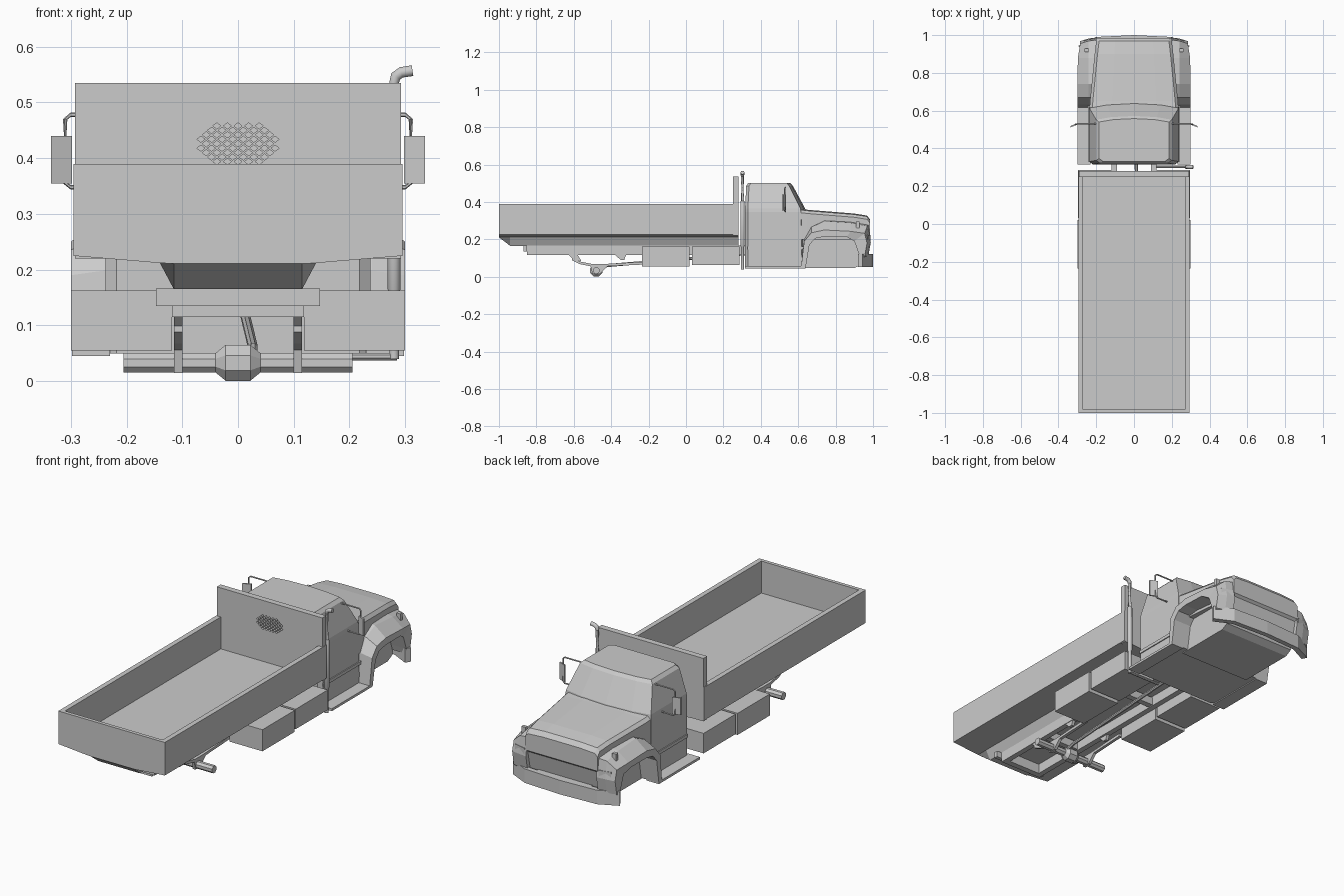
import bpy, bmesh, math
from mathutils import Vector

if "Cube" in bpy.data.objects:
    bpy.data.objects.remove(bpy.data.objects["Cube"])

grey = bpy.data.materials.new("light_grey")
grey.use_nodes = True
COLOR = (0.6, 0.6, 0.6, 1)
grey.diffuse_color = COLOR
grey.node_tree.nodes["Principled BSDF"].inputs["Base Color"].default_value = COLOR


def finish(name, bm):
    bmesh.ops.recalc_face_normals(bm, faces=bm.faces)
    mesh = bpy.data.meshes.new(name)
    bm.to_mesh(mesh)
    bm.free()
    mesh.materials.append(grey)
    ob = bpy.data.objects.new(name, mesh)
    bpy.context.collection.objects.link(ob)
    return ob


def loft(name, rings):
    """Skin a list of equal-length closed rings and cap both ends."""
    bm = bmesh.new()
    rows = [[bm.verts.new(p) for p in r] for r in rings]
    n = len(rows[0])
    for a, b in zip(rows, rows[1:]):
        for i in range(n):
            j = (i + 1) % n
            bm.faces.new((a[i], a[j], b[j], b[i]))
    bm.faces.new(rows[0])
    bm.faces.new(rows[-1])
    return finish(name, bm)


def box(name, x, y, z):
    return loft(name, [[(x[0], y[0], h), (x[1], y[0], h), (x[1], y[1], h), (x[0], y[1], h)] for h in z])


def side_prism(name, x, pts):
    """Extrude a (y, z) outline across x."""
    return loft(name, [[(w, y, z) for y, z in pts] for w in x])


def pipe(name, pts, radii, sides=10):
    """Tube along a path, with one radius or one per point."""
    pts = [Vector(p) for p in pts]
    if not isinstance(radii, list):
        radii = [radii] * len(pts)
    rings = []
    for i, p in enumerate(pts):
        d = (pts[min(i + 1, len(pts) - 1)] - pts[max(i - 1, 0)]).normalized()
        q = d.to_track_quat('Z', 'Y')
        rings.append([p + q @ Vector((math.cos(t) * radii[i], math.sin(t) * radii[i], 0))
                      for t in (math.tau * (k + 0.5) / sides for k in range(sides))])
    return loft(name, rings)


def mirrored(ob):
    """Copy an object to the other side of the truck."""
    mesh = ob.data.copy()
    for v in mesh.vertices:
        v.co.x = -v.co.x
    mesh.flip_normals()
    name = ob.name
    ob.name = "left_" + name
    twin = bpy.data.objects.new("right_" + name, mesh)
    bpy.context.collection.objects.link(twin)


# Cargo bed: walls, tapered underbody, headboard
mirrored(box("bed_side", (0.27, 0.295), (-1, 0.28), (0.225, 0.39)))
box("tailgate", (-0.27, 0.27), (-1, -0.982), (0.225, 0.39))


def hull_ring(y, low):
    half = [(0.295, 0.23), (0.295, 0.225), (0.14, 0.212), (0.115, low)]
    return [(x, y, z) for x, z in half] + [(-x, y, z) for x, z in reversed(half)]


loft("bed_underbody", [hull_ring(-1, 0.211), hull_ring(-0.94, 0.165), hull_ring(0.28, 0.165)])
headboard = box("headboard", (-0.292, 0.292), (0.25, 0.28), (0.22, 0.535))

# Oval patch of diamond holes through the headboard
bm = bmesh.new()
for row in range(-4, 5):
    for col in range(-8, 9):
        x, z = col * 0.0095, row * 0.008
        if (row + col) % 2 or (x / 0.068) ** 2 + (z / 0.037) ** 4 > 1:
            continue
        z += 0.426
        rings = [[bm.verts.new((x + a, y, z + b)) for a, b in
                  ((0.007, 0), (0, 0.0055), (-0.007, 0), (0, -0.0055))] for y in (0.2, 0.3)]
        bm.faces.new(rings[0])
        bm.faces.new(rings[1])
        for i in range(4):
            j = (i + 1) % 4
            bm.faces.new((rings[0][i], rings[0][j], rings[1][j], rings[1][i]))
cutter = finish("grille_hole_cutter", bm)
cutter.hide_render = True
cutter.hide_viewport = True
cut = headboard.modifiers.new("holes", 'BOOLEAN')
cut.object = cutter
cut.operation = 'DIFFERENCE'
cut.solver = 'EXACT'

# Ladder frame
mirrored(box("frame_rail", (0.09, 0.118), (-0.85, 0.7), (0.115, 0.166)))
box("rear_crossmember", (-0.09, 0.09), (-0.85, -0.82), (0.115, 0.166))
box("middle_crossmember", (-0.09, 0.09), (-0.56, -0.53), (0.12, 0.16))
box("front_crossmember", (-0.09, 0.09), (0.0, 0.03), (0.12, 0.16))
box("rear_bar", (-0.147, 0.147), (-0.87, -0.85), (0.135, 0.166))

# Rear suspension and axle
mirrored(side_prism("spring_hanger", (0.1, 0.115),
                    [(-0.63, 0.118), (-0.6, 0.09), (-0.56, 0.085), (-0.58, 0.118)]))
mirrored(side_prism("leaf_spring", (0.1, 0.115), [
    (-0.61, 0.1), (-0.56, 0.08), (-0.5, 0.068), (-0.44, 0.068), (-0.23, 0.08),
    (-0.23, 0.065), (-0.42, 0.056), (-0.46, 0.015), (-0.5, 0.015), (-0.51, 0.056), (-0.57, 0.068), (-0.61, 0.088)]))
mirrored(side_prism("spring_bracket", (0.1, 0.115),
                    [(-0.38, 0.118), (-0.35, 0.09), (-0.33, 0.09), (-0.32, 0.118)]))
pipe("rear_axle", [(x, -0.48, 0.033) for x in (-0.205, -0.04, -0.022, 0.022, 0.04, 0.205)],
     [0.019, 0.019, 0.035, 0.035, 0.019, 0.019], 8)
pipe("drive_shaft", [(0.027, -0.46, 0.05), (0.027, -0.42, 0.06), (0.01, 0.4, 0.13)], 0.009, 8)

# Side tanks and tool boxes
mirrored(box("rear_side_box", (0.118, 0.3), (-0.235, 0.02), (0.055, 0.163)))
mirrored(box("front_side_box", (0.118, 0.297), (0.032, 0.285), (0.063, 0.163)))


# Cab with sloped upper sides and a creased windscreen
def cab_ring(z, w, back, front, bulge):
    half = [(w - 0.02, back), (w, back + 0.015), (w, front), (w * 0.6, front + bulge * 0.7)]
    ring = [(x, y, z) for x, y in half] + [(0, front + bulge, z)]
    return ring + [(-x, y, z) for x, y in reversed(half)]


loft("cab", [cab_ring(0.05, 0.238, 0.316, 0.62, 0), cab_ring(0.345, 0.238, 0.316, 0.615, 0.025),
             cab_ring(0.365, 0.235, 0.316, 0.612, 0.025), cab_ring(0.485, 0.2, 0.322, 0.552, 0.02),
             cab_ring(0.5, 0.185, 0.332, 0.54, 0.018)])
mirrored(box("running_board", (0.23, 0.298), (0.316, 0.64), (0.045, 0.057)))
mirrored(box("door_lip", (0.23, 0.243), (0.33, 0.63), (0.147, 0.163)))


# Bonnet with sloping grille face, and the block under it
def hood_ring(y, w, top, low):
    half = [(w, low), (w, top - 0.02), (w - 0.015, top - 0.005), (w * 0.5, top)]
    return [(x, y, z) for x, z in half] + [(-x, y, z) for x, z in reversed(half)]


loft("bonnet", [hood_ring(0.6, 0.236, 0.364, 0.2), hood_ring(0.65, 0.233, 0.358, 0.2),
                hood_ring(0.9, 0.208, 0.338, 0.2), hood_ring(0.968, 0.2, 0.327, 0.2),
                hood_ring(0.985, 0.2, 0.305, 0.215)])
side_prism("engine_bay", (-0.2, 0.2), [(0.6, 0.046), (0.9, 0.046), (0.935, 0.065),
                                      (0.955, 0.12), (0.975, 0.215), (0.6, 0.25)])

# Front fenders: outer edge, arch edge, inner rise and outer width
outer = [(0.615, 0.05), (0.632, 0.19), (0.67, 0.235), (0.74, 0.25), (0.88, 0.243), (0.955, 0.232), (0.968, 0.18), (0.955, 0.11)]
arch = [(0.64, 0.05), (0.66, 0.17), (0.69, 0.205), (0.74, 0.215), (0.86, 0.213), (0.9, 0.19), (0.925, 0.12), (0.935, 0.09)]
rise = [0, 0.01, 0.035, 0.055, 0.052, 0.045, 0.005, 0]
width = [0.298, 0.3, 0.3, 0.3, 0.297, 0.285, 0.285, 0.285]
sections = []
for i, ((oy, oz), (ay, az)) in enumerate(zip(outer, arch)):
    lead = 0.02 if i > 4 else 0
    sections.append([(0.195, oy + lead, oz + rise[i]), (0.24, oy + lead * 0.7, oz + rise[i] * 0.85),
                     (width[i], oy, oz), (width[i], ay, az), (0.195, ay, az)])
mirrored(loft("front_fender", sections))
mirrored(box("fender_marker_light", (0.24, 0.262), (0.91, 0.928), (0.26, 0.295)))
mirrored(loft("headlight", [[(0.205, 0.986, z), (0.265, 0.972, z), (0.265, 0.95, z), (0.205, 0.95, z)]
                            for z in (0.185, 0.222)]))

# Wrap-around front bumper
wrap = [(-0.295, 0.945), (-0.2, 0.99), (0, 1), (0.2, 0.99), (0.295, 0.945)]
plan = wrap + [(x * 0.95, y - 0.025) for x, y in reversed(wrap)]
loft("front_bumper", [[(x, y, z) for x, y in plan] for z in (0.052, 0.122)])
box("bumper_bracket", (-0.15, 0.15), (0.9, 0.975), (0.09, 0.12))

# Door mirrors on tubular arms
mirrored(loft("mirror", [[(0.298, 0.535, z), (0.335, 0.52, z), (0.335, 0.512, z), (0.298, 0.527, z)]
                         for z in (0.355, 0.44)]))
mirrored(pipe("mirror_arm", [(0.2, 0.53, 0.478), (0.3, 0.53, 0.478), (0.31, 0.528, 0.47),
                             (0.31, 0.528, 0.355), (0.3, 0.53, 0.348), (0.23, 0.53, 0.35)], 0.004, 6))

# Exhaust stack with angled tip and feed pipe
stack = pipe("exhaust_stack", [(0.28, 0.302, z) for z in (0.04, 0.16, 0.165, 0.4, 0.405, 0.535)]
             + [(0.283, 0.302, 0.547), (0.293, 0.302, 0.554), (0.313, 0.302, 0.557)],
             [0.009, 0.009, 0.012, 0.012, 0.009, 0.009, 0.01, 0.01, 0.01], 12)
feed = pipe("exhaust_feed_pipe", [(0.1, 0.302, 0.044), (0.285, 0.302, 0.044)], 0.007, 8)
for ob in (stack, feed):
    bpy.context.view_layer.objects.active = ob
    bpy.ops.object.select_all(action='DESELECT')
    ob.select_set(True)
    bpy.ops.object.shade_smooth_by_angle(angle=math.radians(40))
